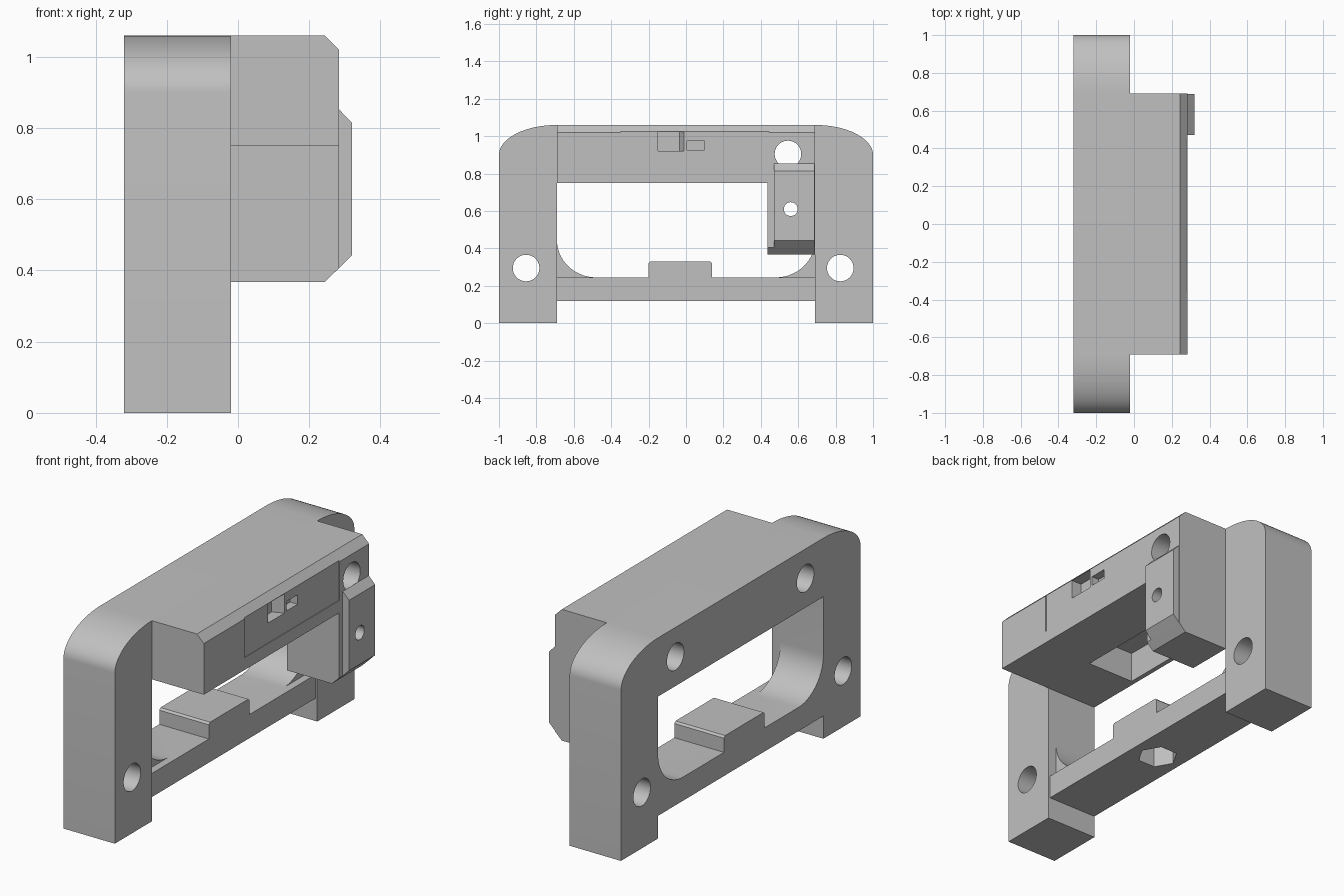
import bpy, bmesh, math
from mathutils import Vector

if "Cube" in bpy.data.objects:
    bpy.data.objects.remove(bpy.data.objects["Cube"])

grey = bpy.data.materials.new("plain_grey")
grey.diffuse_color = (0.53, 0.53, 0.53, 1)
grey.use_nodes = True
grey.node_tree.nodes["Principled BSDF"].inputs["Base Color"].default_value = grey.diffuse_color


def prism(name, pts, axis, lo, hi):
    """Extrude a 2D outline: axis 'x' takes (y, z), 'y' takes (x, z), 'z' takes (x, y)."""
    place = {'x': lambda a, b: (lo, a, b),
             'y': lambda a, b: (a, lo, b),
             'z': lambda a, b: (a, b, lo)}[axis]
    bm = bmesh.new()
    face = bm.faces.new([bm.verts.new(place(a, b)) for a, b in pts])
    ext = bmesh.ops.extrude_face_region(bm, geom=[face])
    step = Vector([(hi - lo) * (axis == c) for c in 'xyz'])
    bmesh.ops.translate(bm, vec=step,
                        verts=[g for g in ext['geom'] if isinstance(g, bmesh.types.BMVert)])
    bmesh.ops.recalc_face_normals(bm, faces=bm.faces)
    me = bpy.data.meshes.new(name)
    bm.to_mesh(me)
    bm.free()
    me.materials.append(grey)
    ob = bpy.data.objects.new(name, me)
    bpy.context.collection.objects.link(ob)
    return ob


def box(name, x0, x1, y0, y1, z0, z1):
    return prism(name, [(y0, z0), (y1, z0), (y1, z1), (y0, z1)], 'x', x0, x1)


def arc(ca, cb, ra, rb, start, end, n=16):
    angs = [math.radians(start + (end - start) * i / n) for i in range(n + 1)]
    return [(ca + ra * math.cos(t), cb + rb * math.sin(t)) for t in angs]


def hole(y, z, r, x0=-0.5, x1=0.5):
    return prism("hole_cutter", arc(y, z, r, r, 0, 360, 40)[:-1], 'x', x0, x1)


def activate(ob):
    bpy.ops.object.select_all(action='DESELECT')
    ob.select_set(True)
    bpy.context.view_layer.objects.active = ob


def cut(ob, *cutters):
    for c in cutters:
        c.hide_render = True
        mod = ob.modifiers.new("cut", 'BOOLEAN')
        mod.operation = 'DIFFERENCE'
        mod.solver = 'EXACT'
        mod.object = c
        activate(ob)
        bpy.ops.object.modifier_apply(modifier=mod.name)
        bpy.data.objects.remove(c)


def nut_pocket():
    return prism("nut_cutter", arc(-0.18, -0.03, 0.1, 0.1, 0, 360, 6)[:-1], 'z', 0.05, 0.27)


# Frame: two legs, rounded shoulders, raised underside between the legs
outline = [(-0.69, 0.12), (-0.69, 0), (-1, 0)]
outline += arc(-0.69, 0.9, 0.31, 0.16, 180, 90)
outline += arc(0.69, 0.9, 0.31, 0.16, 90, 0)
outline += [(1, 0), (0.69, 0), (0.69, 0.12)]
frame = prism("frame", outline, 'x', -0.32, -0.02)

# Window with rounded lower corners
window = [(0.69, 0.75), (-0.69, 0.75)]
window += arc(-0.48, 0.445, 0.21, 0.2, 180, 270)
window += arc(0.48, 0.445, 0.21, 0.2, 270, 360)
cut(frame,
    prism("window_cutter", window, 'x', -0.5, 0.5),
    box("corner_step_cutter", -0.07, 0.2, -0.69, 0.69, 0.245, 0.75),
    box("rail_step_cutter", -0.03, 0.2, -0.69, 0.69, 0.05, 0.3),
    box("underside_pocket_cutter", -0.295, 0.1, -0.37, 0.43, 0.6, 0.91),
    hole(-0.855, 0.295, 0.071), hole(0.825, 0.295, 0.071),
    hole(0.545, 0.905, 0.071), hole(-0.54, 0.905, 0.071),
    nut_pocket())

# Raised tab on the lower rail, over the nut pocket
tab = prism("rail_tab", [(-0.2, 0.245), (0.14, 0.245), (0.14, 0.32), (0.13, 0.33),
                         (-0.19, 0.33), (-0.2, 0.32)], 'x', -0.32, -0.03)
cut(tab, nut_pocket())

# Head block with chamfered top edge, shallow recess, switch pocket and slot
head = prism("head_block", [(-0.02, 0.75), (0.283, 0.75), (0.283, 1.02),
                            (0.243, 1.06), (-0.02, 1.06)], 'y', -0.69, 0.69)
cut(head,
    box("recess_cutter", 0.279, 0.4, -0.35, 0.445, 0.815, 1.1),
    prism("switch_cutter", [(0.22, -0.15), (0.4, -0.15), (0.4, -0.01), (0.279, -0.01),
                            (0.22, -0.035)], 'z', 0.92, 1.022),
    box("slot_cutter", 0.235, 0.4, 0.005, 0.1, 0.925, 0.975),
    hole(0.545, 0.905, 0.071),
    hole(-0.54, 0.905, 0.071, -0.5, 0.2))

# Hanging pillar below the head
pillar = prism("pillar", [(-0.02, 0.367), (0.243, 0.367), (0.283, 0.406),
                          (0.283, 0.75), (-0.02, 0.75)], 'y', 0.437, 0.69)
cut(pillar, hole(0.56, 0.61, 0.037))

# Chamfered pad on the pillar front
pad = prism("pillar_pad", [(0.283, 0.406), (0.32, 0.443), (0.32, 0.815),
                           (0.283, 0.853)], 'y', 0.47, 0.688)
cut(pad, hole(0.56, 0.61, 0.037))

for part in (frame, tab, head, pillar, pad):
    activate(part)
    bpy.ops.object.shade_smooth_by_angle(angle=math.radians(30))
